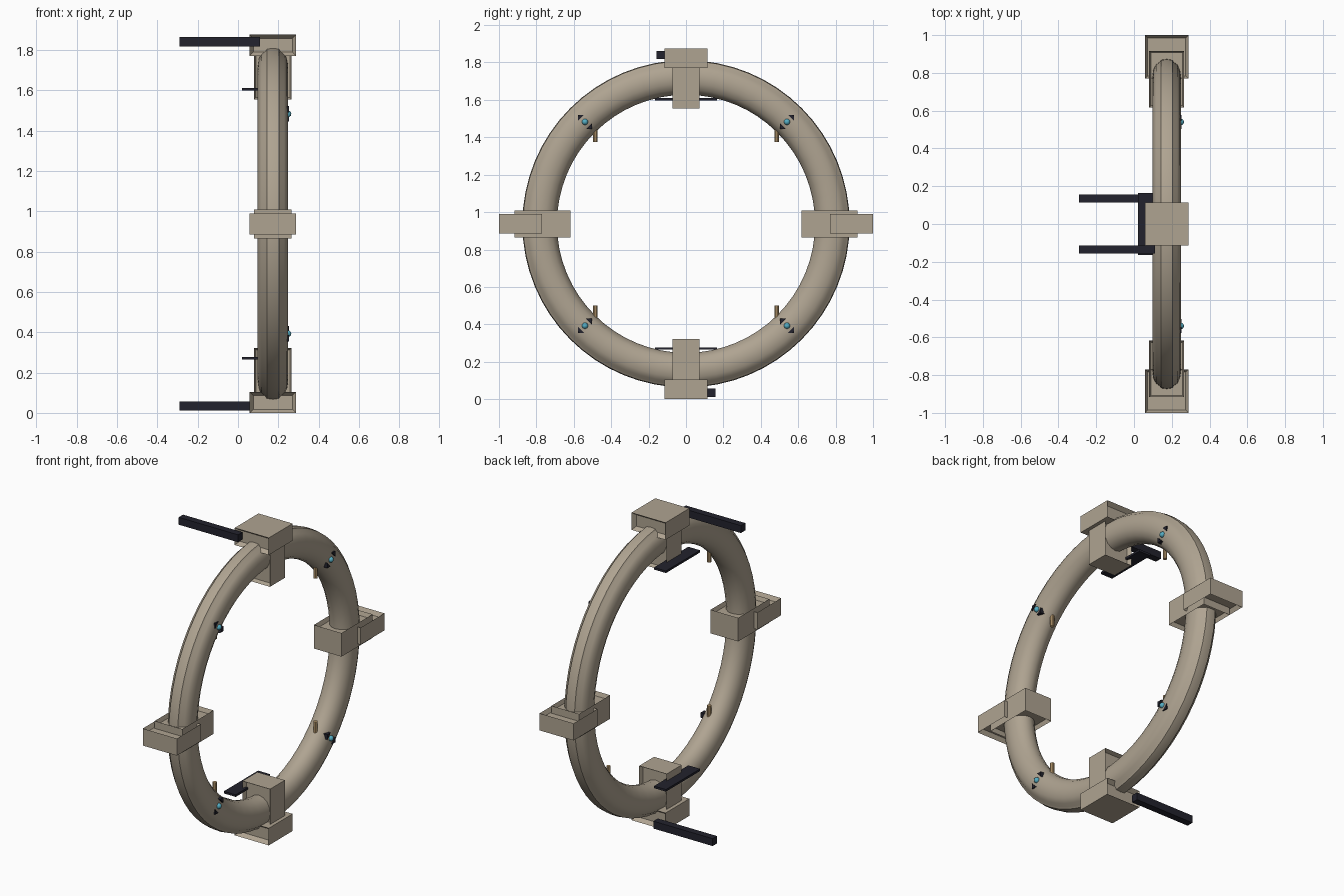
import bpy
import bmesh
import math
from mathutils import Vector, Matrix

old = bpy.data.objects.get("Cube")
if old:
    bpy.data.objects.remove(old)

CX, CZ = 0.173, 0.9375  # ring centre


def material(name, rgb):
    m = bpy.data.materials.new(name)
    m.use_nodes = True
    m.diffuse_color = (*rgb, 1)
    m.node_tree.nodes["Principled BSDF"].inputs["Base Color"].default_value = (*rgb, 1)
    return m


STONE = material("warm_grey", (0.43, 0.37, 0.285))
DARK = material("near_black", (0.016, 0.016, 0.026))
CYAN = material("cyan_glow", (0.09, 0.42, 0.55))
TAN = material("tan", (0.58, 0.39, 0.19))


def finish(bm, name, mat, smooth=False):
    bmesh.ops.recalc_face_normals(bm, faces=bm.faces)
    mesh = bpy.data.meshes.new(name)
    bm.to_mesh(mesh)
    bm.free()
    mesh.materials.append(mat)
    ob = bpy.data.objects.new(name, mesh)
    bpy.context.collection.objects.link(ob)
    if smooth:
        bpy.ops.object.select_all(action="DESELECT")
        ob.select_set(True)
        bpy.context.view_layer.objects.active = ob
        bpy.ops.object.shade_smooth_by_angle(angle=math.radians(35))
    return ob


def box(name, mat, x, y, z, recess_axis=None, rim=0.02, depth=0.025):
    """Box from (min, max) ranges, with optional sunken faces along one axis."""
    bm = bmesh.new()
    size = [r[1] - r[0] for r in (x, y, z)]
    mid = [(r[1] + r[0]) / 2 for r in (x, y, z)]
    bmesh.ops.create_cube(bm, size=1, matrix=Matrix.Translation(mid) @ Matrix.Diagonal((*size, 1)))
    if recess_axis is not None:
        ends = [f for f in bm.faces if abs(f.normal[recess_axis]) > 0.9]
        bmesh.ops.inset_individual(bm, faces=ends, thickness=rim, depth=-depth)
    return finish(bm, name, mat)


# Ring: half profile (x offset, radius), mirrored, with a raised outer rib
half = [(0, 0.69), (0.03, 0.697), (0.057, 0.718), (0.072, 0.75), (0.076, 0.785),
        (0.07, 0.82), (0.056, 0.846), (0.037, 0.86), (0.03, 0.871), (0, 0.875)]
profile = half + [(-x, r) for x, r in reversed(half[1:-1])]
bm = bmesh.new()
loop = [bm.verts.new((CX + x, 0, CZ + r)) for x, r in profile]
edges = [bm.edges.new((loop[i], loop[(i + 1) % len(loop)])) for i in range(len(loop))]
bmesh.ops.spin(bm, geom=loop + edges, cent=(CX, 0, CZ), axis=(1, 0, 0),
               angle=math.tau, steps=64, use_merge=True)
bmesh.ops.remove_doubles(bm, verts=bm.verts, dist=0.0005)
finish(bm, "ring", STONE, True)

# Clamps: a wide outer block and a narrower inner block at each quarter
WIDE, NARROW = (CX - 0.115, CX + 0.115), (CX - 0.093, CX + 0.093)


def span(sign, a, b, origin=0.0):
    return tuple(sorted((origin + sign * a, origin + sign * b)))


for s, name in ((1, "top"), (-1, "bottom")):
    box(name + "_outer_block", STONE, WIDE, (-0.115, 0.115), span(s, 0.833, 0.9375, CZ), 1, 0.025)
    box(name + "_inner_block", STONE, NARROW, (-0.072, 0.072), span(s, 0.617, 0.86, CZ), 1, 0.013)
    # Dark arm reaching sideways, on opposite sides at top and bottom
    box(name + "_arm", DARK, (-0.29, 0.11), span(-s, 0.115, 0.157), span(s, 0.88, 0.925, CZ))
    # Thin crossbar inside the ring
    box(name + "_crossbar", DARK, (0.02, 0.1), (-0.165, 0.165), span(s, 0.66, 0.673, CZ))
for s, name in ((1, "back"), (-1, "front")):
    box(name + "_outer_block", STONE, WIDE, span(s, 0.77, 1), (CZ - 0.052, CZ + 0.052), 2, 0.02)
    box(name + "_inner_block", STONE, NARROW, span(s, 0.617, 0.917), (CZ - 0.072, CZ + 0.072), 2, 0.013)

# Diagonal fittings: lamp, two dark wedges and a peg
for sy, ny in ((1, "back"), (-1, "front")):
    for sz, nz in ((1, "upper"), (-1, "lower")):
        tag = f"{ny}_{nz}"
        lamp = Vector((CX + 0.075, sy * 0.54, CZ + sz * 0.545))
        bm = bmesh.new()
        bmesh.ops.create_icosphere(bm, subdivisions=2, radius=0.017, matrix=Matrix.Translation(lamp))
        finish(bm, tag + "_lamp", CYAN, True)

        for d, which in ((1, "outer"), (-1, "inner")):
            bm = bmesh.new()
            tip = lamp + Vector((0, d * sy * 0.038, d * sz * 0.038))
            corners = [tip, tip - Vector((0, d * sy * 0.032, 0)), tip - Vector((0, 0, d * sz * 0.032))]
            lower = [bm.verts.new(c - Vector((0.035, 0, 0))) for c in corners]
            upper = [bm.verts.new(c + Vector((0.004, 0, 0))) for c in corners]
            bm.faces.new(lower)
            bm.faces.new(upper)
            for i in range(3):
                j = (i + 1) % 3
                bm.faces.new((lower[i], lower[j], upper[j], upper[i]))
            finish(bm, f"{tag}_{which}_wedge", DARK)

        bm = bmesh.new()
        bmesh.ops.create_cone(bm, cap_ends=True, segments=10, radius1=0.012, radius2=0.012, depth=0.1,
                              matrix=Matrix.Translation((CX + 0.01, sy * 0.485, CZ + sz * 0.487)))
        finish(bm, tag + "_peg", TAN, True)
